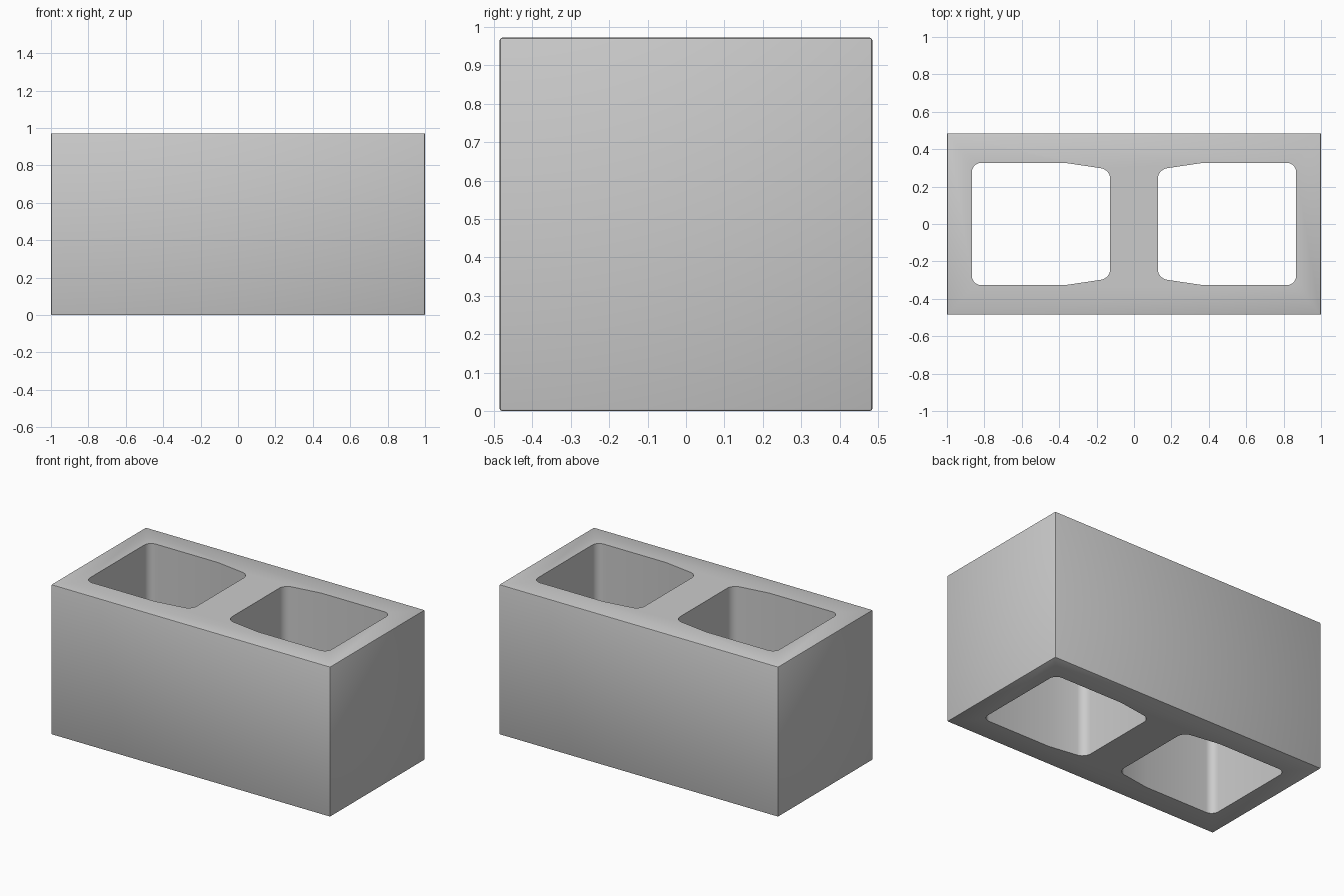
import bpy, bmesh

if "Cube" in bpy.data.objects:
    bpy.data.objects.remove(bpy.data.objects["Cube"])

W, D, H = 1.0, 0.485, 0.972


def prism(name, points, z0, z1, rounded=(), radius=0.05):
    """Extrude a closed outline upward and round chosen vertical corners."""
    bm = bmesh.new()
    verts = [bm.verts.new((x, y, z0)) for x, y in points]
    face = bm.faces.new(verts)
    ext = bmesh.ops.extrude_face_region(bm, geom=[face])
    tops = [v for v in ext["geom"] if isinstance(v, bmesh.types.BMVert)]
    for v in tops:
        v.co.z = z1
    corners = [points[i] for i in rounded]

    def is_corner(e):
        a, b = e.verts
        upright = abs(a.co.z - b.co.z) > 0.1
        return upright and any(abs(a.co.x - x) + abs(a.co.y - y) < 1e-4 for x, y in corners)

    edges = [e for e in bm.edges if is_corner(e)]
    if edges:
        bmesh.ops.bevel(bm, geom=edges, offset=radius, segments=6,
                        profile=0.5, affect='EDGES')
    bmesh.ops.recalc_face_normals(bm, faces=bm.faces[:])
    mesh = bpy.data.meshes.new(name)
    bm.to_mesh(mesh)
    bm.free()
    obj = bpy.data.objects.new(name, mesh)
    bpy.context.collection.objects.link(obj)
    return obj


# Solid block with slightly eased edges
block = prism("hollow_block", [(-W, -D), (W, -D), (W, D), (-W, D)], 0, H)
ease = block.modifiers.new("eased_edges", 'BEVEL')
ease.width = 0.006
ease.segments = 2

# Two mirrored cores, narrowing toward the centre web
half = [(0.127, 0.291), (0.37, 0.327), (0.867, 0.327)]
for name, side in (("left_core_cutter", -1), ("right_core_cutter", 1)):
    outline = [(side * x, y) for x, y in half]
    outline += [(x, -y) for x, y in reversed(outline)]
    core = prism(name, outline, -0.1, H + 0.1, rounded=(0, 2, 3, 5))
    core.hide_render = True
    core.hide_set(True)
    cut = block.modifiers.new(name, 'BOOLEAN')
    cut.operation = 'DIFFERENCE'
    cut.solver = 'EXACT'
    cut.object = core

# Apply the cuts, drop the cutters and smooth the core corners
bpy.context.view_layer.objects.active = block
block.select_set(True)
for mod in list(block.modifiers):
    bpy.ops.object.modifier_apply(modifier=mod.name)
for obj in list(bpy.data.objects):
    if obj.name.endswith("cutter"):
        bpy.data.objects.remove(obj)
bpy.ops.object.shade_smooth_by_angle(angle=0.52)
